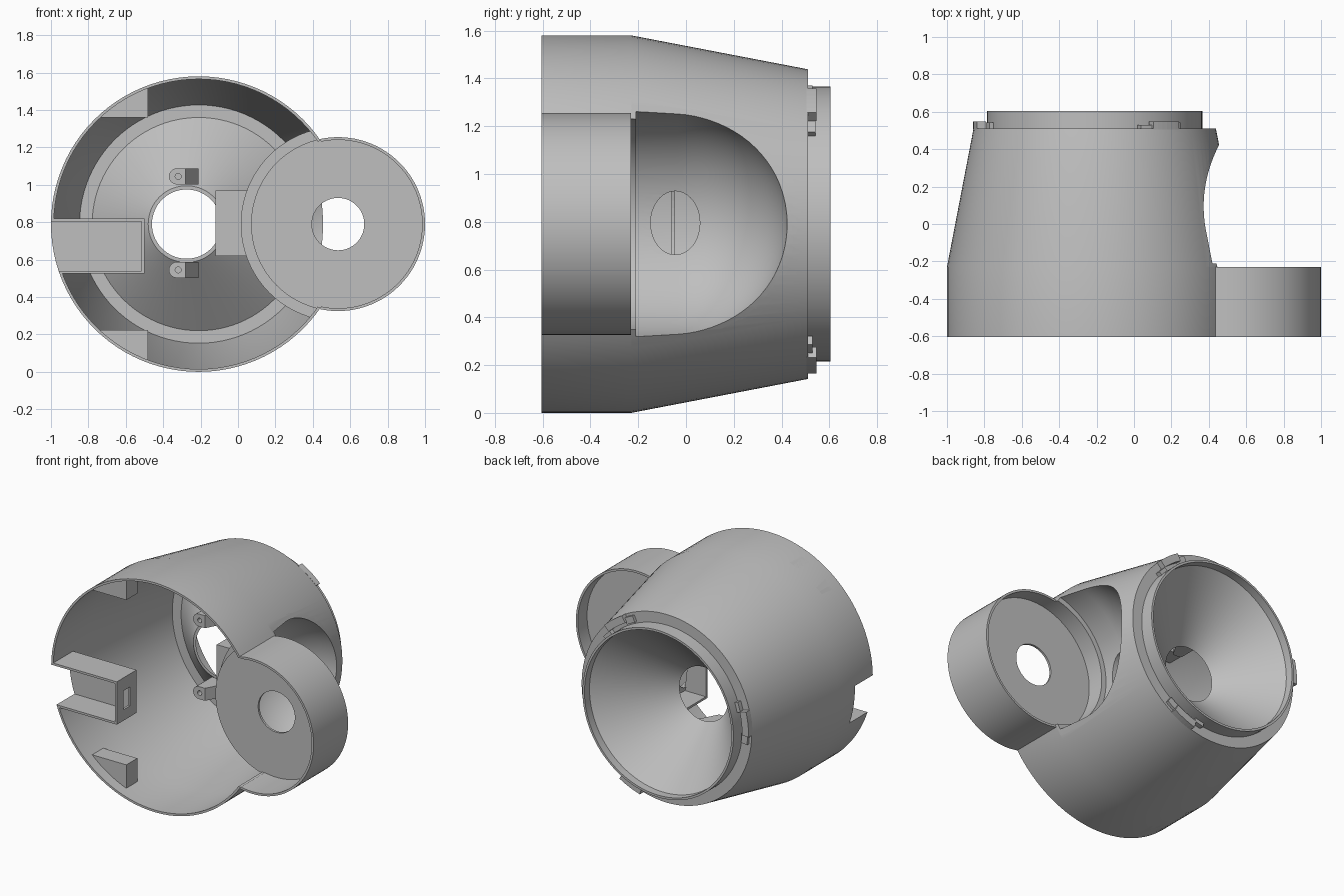
import bpy, bmesh
from math import sin, cos, pi, radians

old = bpy.data.objects.get("Cube")
if old:
    bpy.data.objects.remove(old, do_unlink=True)

BODY_X, POD_X, MID_Z = -0.21, 0.535, 0.79
FRONT, STEP, BACK = -0.605, -0.23, 0.605
DISC = -0.345

grey = bpy.data.materials.new("plain grey")
grey.use_nodes = True
grey.diffuse_color = (0.52, 0.52, 0.52, 1)
grey.node_tree.nodes["Principled BSDF"].inputs["Base Color"].default_value = (0.52, 0.52, 0.52, 1)


def finish(name, bm):
    bmesh.ops.recalc_face_normals(bm, faces=bm.faces)
    mesh = bpy.data.meshes.new(name)
    bm.to_mesh(mesh)
    bm.free()
    obj = bpy.data.objects.new(name, mesh)
    bpy.context.collection.objects.link(obj)
    mesh.materials.append(grey)
    return obj


def lathe(name, cx, profile, closed=True, segments=96):
    """Turn (radius, y[, x shift]) points about a y axis; closed profiles make rings."""
    bm = bmesh.new()
    rings = []
    for r, y, *shift in profile:
        ox = cx + (shift[0] if shift else 0)
        rings.append([bm.verts.new((ox + r * cos(2 * pi * i / segments), y,
                                    MID_Z + r * sin(2 * pi * i / segments)))
                      for i in range(segments)])
    pairs = list(zip(rings, rings[1:]))
    if closed:
        pairs.append((rings[-1], rings[0]))
    else:
        bm.faces.new(rings[0])
        bm.faces.new(rings[-1])
    for a, b in pairs:
        for i in range(segments):
            j = (i + 1) % segments
            bm.faces.new((a[i], a[j], b[j], b[i]))
    return finish(name, bm)


def prism(name, points, low, high, along="y"):
    """Extrude a polygon along y (points are x, z) or z (points are x, y)."""
    bm = bmesh.new()
    place = (lambda p, h: (p[0], h, p[1])) if along == "y" else (lambda p, h: (p[0], p[1], h))
    a = [bm.verts.new(place(p, low)) for p in points]
    b = [bm.verts.new(place(p, high)) for p in points]
    bm.faces.new(a)
    bm.faces.new(b)
    for i in range(len(a)):
        j = (i + 1) % len(a)
        bm.faces.new((a[i], a[j], b[j], b[i]))
    return finish(name, bm)


def box(name, x0, x1, y0, y1, z0, z1):
    return prism(name, [(x0, z0), (x1, z0), (x1, z1), (x0, z1)], y0, y1)


def boolean(obj, tool, operation="DIFFERENCE", keep=False):
    mod = obj.modifiers.new("cut", "BOOLEAN")
    mod.operation, mod.solver, mod.object = operation, "EXACT", tool
    bpy.context.view_layer.objects.active = obj
    bpy.ops.object.modifier_apply(modifier=mod.name)
    if not keep:
        bpy.data.objects.remove(tool, do_unlink=True)


def bowl_curve(r, depth, steps=20):
    """Quarter ellipse from the widest ring towards the rear pole."""
    return [(r * cos(t), -0.035 + depth * sin(t))
            for t in [i * pi / 2 * 0.985 / steps for i in range(steps + 1)]]


# Helper solids: body volume, pod and scoop volume, and the hollow of the funnel
body_volume = lathe("body_volume", BODY_X,
                    [(0.79, FRONT), (0.79, STEP), (0.648, 0.51)], closed=False)
scoop_volume = lathe("scoop_volume", POD_X,
                     [(0.455, -0.7), (0.455, -0.225), (0.51, -0.225)]
                     + bowl_curve(0.51, 0.485), closed=False)
funnel_volume = lathe("funnel_volume", BODY_X,
                      [(0.195, 0.2, -0.065), (0.565, 0.53), (0.565, 0.7)], closed=False)

# Main housing: thin shell, rear rim and off-centre funnel in one turned wall
housing = lathe("housing", BODY_X, [
    (0.775, FRONT), (0.79, FRONT), (0.79, STEP), (0.648, 0.51),
    (0.575, 0.51), (0.575, BACK), (0.56, BACK), (0.56, 0.55),
    (0.185, 0.2, -0.065), (0.205, 0.2, -0.065),
    (0.57, 0.495), (0.637, 0.495), (0.775, STEP)])
boolean(housing, scoop_volume, keep=True)
boolean(housing, box("notch", -1.2, -0.7, -0.8, -0.41, 0.54, 0.81))

# Scooped bowl in the side, with its oval opening
bowl = lathe("side_bowl", POD_X,
             [(0.45, -0.23), (0.52, -0.23)] + bowl_curve(0.52, 0.495)
             + bowl_curve(0.485, 0.465)[::-1] + [(0.485, -0.21), (0.45, -0.21)])
boolean(bowl, body_volume, "INTERSECT", keep=True)
bpy.ops.mesh.primitive_cylinder_add(vertices=48, radius=1, depth=1,
                                    location=(0.05, -0.045, MID_Z + 0.005),
                                    rotation=(0, pi / 2, 0))
opening = bpy.context.object
opening.scale = (0.133, 0.103, 0.4)
bpy.context.view_layer.update()
boolean(bowl, opening)

# Round side pod: full ring and pierced disc, with a front wall only outside the housing
pod = lathe("side_pod", POD_X, [
    (0.14, DISC), (0.465, DISC), (0.465, STEP), (0.45, STEP),
    (0.45, DISC + 0.015), (0.14, DISC + 0.015)])
pod_wall = lathe("pod_front_wall", POD_X, [
    (0.45, FRONT), (0.465, FRONT), (0.465, DISC + 0.005), (0.45, DISC + 0.005)])
boolean(pod_wall, body_volume, keep=True)
prism("pod_arrow", [(0.795, 0.795), (0.92, 0.725), (0.92, 0.865)], DISC - 0.008, DISC + 0.001)

# Hollow passage joining the bowl opening to the funnel
passage = box("bowl_passage", -0.12, 0.2, -0.06, 0.42, 0.62, 0.97)
boolean(passage, box("passage_inside", -0.3, 0.5, -0.045, 0.6, 0.635, 0.955))
boolean(passage, scoop_volume)
boolean(passage, funnel_volume, keep=True)

# Side tray behind the notch, with a slot in its end wall
tray = box("side_tray", -1.1, -0.5, FRONT, -0.39, 0.525, 0.82)
boolean(tray, box("tray_inside", -1.2, -0.515, -0.8, -0.41, 0.54, 0.805))
boolean(tray, box("tray_slot", -0.6, -0.4, -0.53, -0.46, 0.6, 0.73))
boolean(tray, body_volume, "INTERSECT", keep=True)

# Corner gussets inside the shell
for name, z0, z1 in (("upper_gusset", 1.36, 1.7), ("lower_gusset", -0.1, 0.225)):
    gusset = box(name, -1.1, -0.48, -0.53, -0.41, z0, z1)
    boolean(gusset, body_volume, "INTERSECT", keep=True)
bpy.data.objects.remove(body_volume, do_unlink=True)

# Screw lugs on the funnel, rounded on one side, each with a blind hole
for name, z in (("upper_lug", 1.045), ("lower_lug", 0.545)):
    lug = prism(name, [(-0.37, 0.04), (-0.28, 0.04), (-0.21, 0.17), (-0.21, 0.4),
                       (-0.37, 0.4)], z - 0.043, z + 0.043, along="z")
    rounded = [(-0.327 + 0.043 * cos(t), z + 0.043 * sin(t))
               for t in [pi / 2 + pi * i / 10 for i in range(11)]]
    rounded += [(-0.1, z - 0.043), (-0.1, z + 0.043)]
    boolean(lug, prism("lug_outline", rounded, -0.2, 0.6), "INTERSECT")
    hole = [(-0.32 + 0.016 * cos(i * pi / 8), z + 0.016 * sin(i * pi / 8)) for i in range(16)]
    boolean(lug, prism("lug_hole", hole, -0.1, 0.14))
    boolean(lug, funnel_volume, keep=True)
bpy.data.objects.remove(funnel_volume, do_unlink=True)

# Three bayonet clips around the rear shoulder: inner hook, raised wall and low foot
for n, start in enumerate((40, 160, 280), 1):
    for part, r0, r1, a0, a1, top in (("hook", 0.57, 0.6, 0, 6.5, 0.542),
                                      ("wall", 0.6, 0.65, 6, 21, 0.547),
                                      ("foot", 0.585, 0.63, 20.5, 27, 0.53)):
        angles = [radians(start + a0 + (a1 - a0) * i / 6) for i in range(7)]
        arc = [(BODY_X + r1 * cos(t), MID_Z + r1 * sin(t)) for t in angles]
        arc += [(BODY_X + r0 * cos(t), MID_Z + r0 * sin(t)) for t in reversed(angles)]
        prism(f"clip_{part}_{n}", arc, 0.505, top)

# Smooth the round parts
bpy.ops.object.select_all(action="DESELECT")
for obj in (housing, bowl, pod, pod_wall):
    obj.select_set(True)
bpy.context.view_layer.objects.active = housing
bpy.ops.object.shade_smooth_by_angle(angle=radians(25))
